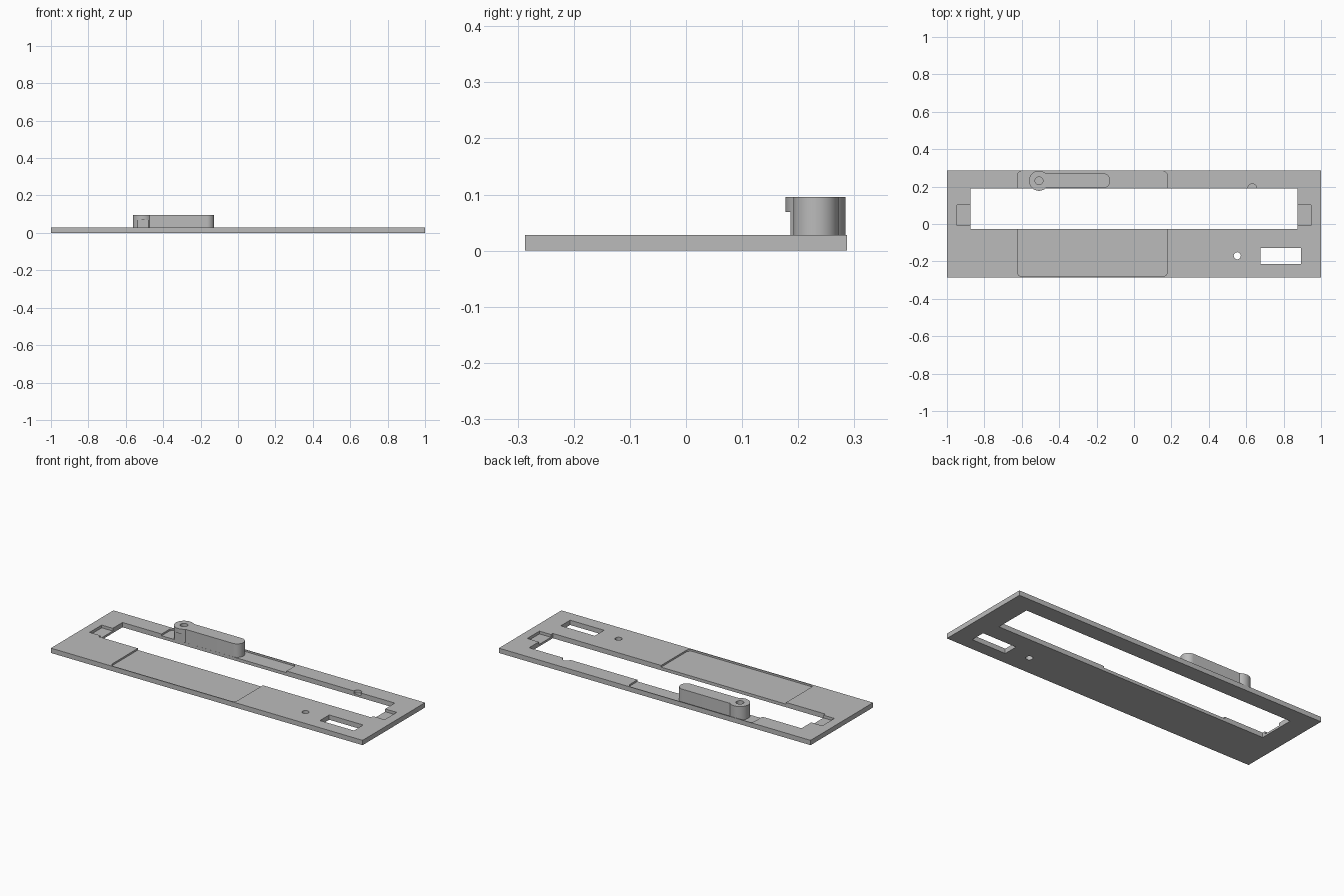
import bpy, bmesh, math

if "Cube" in bpy.data.objects:
    bpy.data.objects.remove(bpy.data.objects["Cube"])

grey = bpy.data.materials.new("plain grey")
grey.diffuse_color = (0.5, 0.5, 0.5, 1)
grey.use_nodes = True
grey.node_tree.nodes["Principled BSDF"].inputs["Base Color"].default_value = grey.diffuse_color


def prism(name, points, z0, z1):
    """Extrude a closed outline from z0 to z1."""
    bm = bmesh.new()
    bottom = [bm.verts.new((x, y, z0)) for x, y in points]
    top = [bm.verts.new((x, y, z1)) for x, y in points]
    bm.faces.new(bottom[::-1])
    bm.faces.new(top)
    n = len(points)
    for i in range(n):
        j = (i + 1) % n
        bm.faces.new((bottom[i], bottom[j], top[j], top[i]))
    mesh = bpy.data.meshes.new(name)
    bm.to_mesh(mesh)
    bm.free()
    mesh.materials.append(grey)
    obj = bpy.data.objects.new(name, mesh)
    bpy.context.collection.objects.link(obj)
    return obj


def rect(x0, x1, y0, y1):
    return [(x0, y0), (x1, y0), (x1, y1), (x0, y1)]


def round_rect(x0, x1, y0, y1, r, steps=8):
    pts = []
    corners = [(x1 - r, y1 - r), (x0 + r, y1 - r), (x0 + r, y0 + r), (x1 - r, y0 + r)]
    for k, (cx, cy) in enumerate(corners):
        for i in range(steps + 1):
            a = math.pi / 2 * (k + i / steps)
            pts.append((cx + r * math.cos(a), cy + r * math.sin(a)))
    return pts


def circle(cx, cy, r, n=32):
    return [(cx + r * math.cos(math.tau * i / n), cy + r * math.sin(math.tau * i / n))
            for i in range(n)]


def combine(obj, points, z0, z1, operation='DIFFERENCE'):
    """Cut or join a prism with the object and bake the result."""
    tool = prism("cutter", points, z0, z1)
    tool.hide_render = True
    mod = obj.modifiers.new("shape", 'BOOLEAN')
    mod.operation = operation
    mod.solver = 'EXACT'
    mod.object = tool
    graph = bpy.context.evaluated_depsgraph_get()
    mesh = bpy.data.meshes.new_from_object(obj.evaluated_get(graph))
    obj.modifiers.clear()
    obj.data = mesh
    bpy.data.objects.remove(tool)


def smooth(obj):
    bpy.ops.object.select_all(action='DESELECT')
    obj.select_set(True)
    bpy.context.view_layer.objects.active = obj
    bpy.ops.object.shade_smooth_by_angle(angle=math.radians(30))


TOP, FLOOR, POCKET = 0.028, 0.018, 0.012

# Base plate with its long window
plate = prism("base_plate", rect(-1, 1, -0.2865, 0.2865), 0, TOP)
combine(plate, rect(-0.875, 0.873, -0.026, 0.191), -0.1, 0.1)

# Shallow rounded recess across the plate
combine(plate, round_rect(-0.624, 0.178, -0.281, 0.2825, 0.025), FLOOR, 0.1)

# Pockets at both ends of the window
for x0, x1 in ((-0.946, -0.80), (0.80, 0.947)):
    combine(plate, rect(x0, x1, -0.009, 0.102), POCKET, 0.1)

# Half-round pocket at the rear window edge
combine(plate, circle(0.632, 0.192, 0.023, 24), POCKET, 0.1)

# Rectangular slot and small round hole
combine(plate, rect(0.675, 0.893, -0.213, -0.128), -0.1, 0.1)
combine(plate, circle(0.552, -0.17, 0.019, 24), -0.1, 0.1)
smooth(plate)

# Raised arm with a round boss
cx, cy = -0.508, 0.231
arm = prism("raised_arm", round_rect(-0.545, -0.127, 0.1915, 0.2715, 0.0399, 12), FLOOR, 0.096)
combine(arm, circle(cx, cy, 0.0535, 48), FLOOR, 0.096, 'UNION')

# Undercut below the boss lip, and the blind bore
combine(arm, rect(cx - 0.1, cx + 0.1, 0.1, 0.186), -0.1, 0.069)
combine(arm, circle(cx, cy, 0.021), 0.03, 0.2)
smooth(arm)
